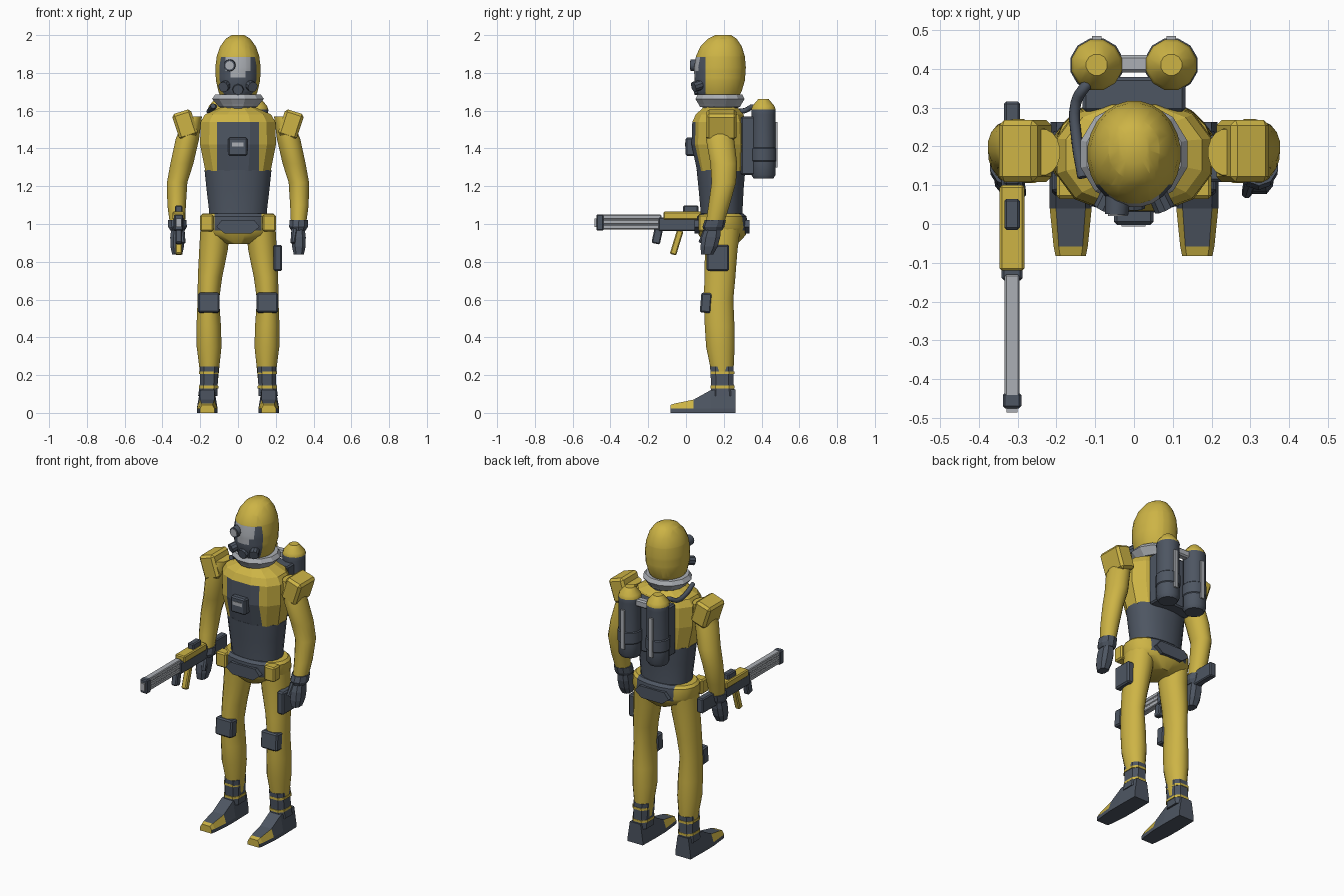
import bpy, bmesh, math
from mathutils import Vector, Matrix, Euler

cube = bpy.data.objects.get("Cube")
if cube:
    bpy.data.objects.remove(cube, do_unlink=True)


def material(name, rgb):
    m = bpy.data.materials.new(name)
    m.use_nodes = True
    m.diffuse_color = (*rgb, 1)
    m.node_tree.nodes["Principled BSDF"].inputs["Base Color"].default_value = (*rgb, 1)
    return m


MATS = [material("suit yellow", (0.61, 0.455, 0.06)),
        material("slate rubber", (0.075, 0.092, 0.122)),
        material("light metal", (0.41, 0.43, 0.46))]
YELLOW, DARK, METAL = range(3)


def finish(name, bm, mat, rule=None, smooth=0):
    """Turn a bmesh into an object; rule picks a material from a face centre."""
    bmesh.ops.recalc_face_normals(bm, faces=bm.faces)
    if rule:
        for f in bm.faces:
            f.material_index = rule(f.calc_center_median())
    me = bpy.data.meshes.new(name)
    bm.to_mesh(me)
    bm.free()
    for m in (MATS if rule else [MATS[mat]]):
        me.materials.append(m)
    ob = bpy.data.objects.new(name, me)
    bpy.context.collection.objects.link(ob)
    if smooth:
        bpy.ops.object.select_all(action='DESELECT')
        ob.select_set(True)
        bpy.context.view_layer.objects.active = ob
        bpy.ops.object.shade_smooth_by_angle(angle=math.radians(smooth))
    return ob


def skin(bm, loops):
    """Bridge equal rings of points and cap both ends."""
    rings = [[bm.verts.new(p) for p in loop] for loop in loops]
    n = len(rings[0])
    for a, b in zip(rings, rings[1:]):
        for i in range(n):
            j = (i + 1) % n
            bm.faces.new((a[i], a[j], b[j], b[i]))
    bm.faces.new(rings[0])
    bm.faces.new(rings[-1])


def loft(name, rings, mat, n=16, s=1, power=2, rule=None, cuts=(), smooth=40):
    """Stack of rounded rings (z, cx, cy, rx, ry); cuts are (axis, value) planes."""
    bm = bmesh.new()
    e = 2 / power

    def point(r, i):
        a = math.tau * (i + 0.5) / n
        c, d = math.cos(a), math.sin(a)
        return (s * (r[1] + r[3] * math.copysign(abs(c) ** e, c)),
                r[2] + r[4] * math.copysign(abs(d) ** e, d), r[0])
    skin(bm, [[point(r, i) for i in range(n)] for r in rings])
    for axis, value in cuts:
        v = Vector((0, 0, 0))
        v[axis] = 1
        bmesh.ops.bisect_plane(bm, geom=bm.verts[:] + bm.edges[:] + bm.faces[:],
                               plane_co=v * value, plane_no=v)
    return finish(name, bm, mat, rule, smooth)


def box(name, lo, hi, mat, rot=(0, 0, 0), bevel=0.008):
    lo, hi = Vector(lo), Vector(hi)
    bm = bmesh.new()
    bmesh.ops.create_cube(bm, size=1)
    bmesh.ops.scale(bm, vec=hi - lo, verts=bm.verts)
    if bevel:
        bmesh.ops.bevel(bm, geom=bm.edges[:], offset=bevel, segments=1, affect='EDGES')
    place = Matrix.Translation((lo + hi) / 2) @ Euler([math.radians(a) for a in rot]).to_matrix().to_4x4()
    bmesh.ops.transform(bm, matrix=place, verts=bm.verts)
    return finish(name, bm, mat)


def rod(name, a, b, r1, r2, mat, n=12):
    a, b = Vector(a), Vector(b)
    bm = bmesh.new()
    bmesh.ops.create_cone(bm, cap_ends=True, segments=n, radius1=r1, radius2=r2, depth=(b - a).length)
    turn = (b - a).to_track_quat('Z', 'Y').to_matrix().to_4x4()
    bmesh.ops.transform(bm, matrix=Matrix.Translation((a + b) / 2) @ turn, verts=bm.verts)
    return finish(name, bm, mat, smooth=35)


# Hood with face mask and visor cut into it
def hood_rule(c):
    if c.y > 0.102 or c.z > 1.885:
        return YELLOW
    wide = 0.065 if c.z > 1.81 else 0.04
    return METAL if c.z > 1.775 and abs(c.x) < wide else DARK


loft("hood", [(1.66, 0, .175, .085, .095), (1.70, 0, .175, .104, .12), (1.76, 0, .178, .118, .135),
              (1.83, 0, .18, .121, .138), (1.89, 0, .182, .113, .13), (1.94, 0, .186, .095, .11),
              (1.98, 0, .192, .066, .078), (2.0, 0, .197, .034, .042)], YELLOW, n=24, rule=hood_rule,
     cuts=[(1, .102), (2, 1.885), (2, 1.81), (2, 1.775), (0, .065), (0, -.065), (0, .04), (0, -.04)])
rod("goggle_rim", (-.042, .07, 1.84), (-.045, .024, 1.84), .033, .03, DARK)
rod("goggle_lens", (-.045, .03, 1.84), (-.045, .02, 1.84), .022, .022, METAL)
for s, side in ((1, "left"), (-1, "right")):
    rod(side + "_mask_filter", (s * .055, .09, 1.74), (s * .078, .04, 1.725), .026, .028, DARK, 10)
rod("mask_mouthpiece", (0, .09, 1.72), (0, .04, 1.71), .035, .028, DARK, 8)

# Neck, collar and torso
loft("neck", [(1.56, 0, .185, .105, .1), (1.68, 0, .18, .09, .095)], DARK)
loft("collar", [(1.62, 0, .18, .105, .11), (1.635, 0, .18, .118, .118), (1.662, 0, .18, .142, .135),
                (1.685, 0, .18, .125, .122), (1.685, 0, .18, .09, .1)], METAL, n=12, smooth=0)
loft("chest", [(1.28, 0, .185, .178, .13), (1.42, 0, .175, .207, .15), (1.54, 0, .175, .204, .146),
               (1.58, 0, .178, .18, .13), (1.62, 0, .183, .09, .09)], YELLOW, n=12, power=2.3, smooth=0,
     cuts=[(0, .11), (0, -.11), (2, 1.539)],
     rule=lambda c: DARK if c.y < .12 and abs(c.x) < .11 and c.z < 1.539 else YELLOW)
loft("abdomen", [(1.0, 0, .19, .155, .112), (1.08, 0, .188, .156, .113), (1.18, 0, .186, .168, .12),
                 (1.285, 0, .185, .179, .13)], DARK, n=20, power=2.2)
box("chest_unit", (-.052, -.002, 1.36), (.05, .06, 1.458), DARK)
box("chest_unit_label", (-.032, -.006, 1.41), (.03, .003, 1.432), METAL, bevel=0)

# Hips and belt
loft("hips", [(1.055, 0, .19, .19, .115), (1.04, 0, .19, .204, .132), (.98, 0, .192, .204, .138),
              (.94, 0, .192, .18, .125), (.895, 0, .188, .07, .085)], YELLOW, n=20, power=2.2,
     cuts=[(0, .125), (0, -.125), (2, .965)],
     rule=lambda c: DARK if abs(c.x) < .125 and c.z > .965 else YELLOW)
bm = bmesh.new()
skin(bm, [[(-.115, y, .985), (-.07, y, .95), (.07, y, .95), (.115, y, .985), (.085, y, 1.022), (-.085, y, 1.022)]
          for y in (.045, .335)])
finish("belt_plates", bm, DARK)

for s, side in ((1, "left"), (-1, "right")):
    box(side + "_hip_pouch", (s * .165 - .035, .065, .96), (s * .165 + .035, .13, 1.05), YELLOW)

    # Legs
    loft(side + "_leg", [(.98, .12, .19, .08, .1), (.86, .13, .186, .077, .088), (.72, .148, .18, .066, .083),
                         (.6, .157, .172, .058, .08), (.46, .155, .178, .066, .08), (.35, .153, .182, .067, .077),
                         (.25, .152, .19, .055, .064), (.15, .152, .192, .045, .055)], YELLOW, s=s)
    box(side + "_knee_pad", (s * .155 - .056, .077, .53), (s * .155 + .056, .135, .635), DARK, rot=(-5, 0, 0))

    # Boots
    loft(side + "_boot_shaft", [(.09, .16, .195, .054, .068), (.15, .155, .193, .05, .063),
                                (.245, .152, .19, .052, .066)], DARK, n=8, s=s, power=3, smooth=0)
    for k, z in enumerate((.13, .205)):
        loft(f"{side}_boot_strap_{k + 1}", [(z, .155, .192, .054, .067), (z + .014, .155, .192, .053, .067)],
             YELLOW, n=8, s=s, power=3, smooth=0)
    bm = bmesh.new()
    cx = s * .163
    skin(bm, [[(cx - w, y, 0), (cx + w, y, 0), (cx + w, y, .022), (cx + .7 * w, y, top),
               (cx - .7 * w, y, top), (cx - w, y, .022)]
              for y, w, top in ((.263, .052, .125), (.13, .055, .12), (.04, .054, .07),
                                (-.058, .044, .05), (-.082, .039, .042))])
    finish(side + "_boot_foot", bm, DARK, rule=lambda c: YELLOW if c.y < .035 and c.z > .02 and
           (abs(c.x - cx) > .02 or c.y < -.06) else DARK)

    # Arms and gloves
    loft(side + "_arm", [(1.57, .235, .185, .045, .06), (1.45, .268, .18, .063, .076), (1.32, .297, .2, .062, .072),
                         (1.22, .322, .2, .055, .066), (1.1, .325, .175, .05, .057), (.99, .32, .15, .04, .048)],
         YELLOW, s=s)
    pad = box(side + "_shoulder_pad", (s * .28 - .052, .108, 1.455), (s * .28 + .052, .268, 1.598), YELLOW,
              rot=(0, s * 18, 0), bevel=.014)
    loft(side + "_glove_cuff", [(.965, .32, .142, .04, .048), (.985, .32, .145, .052, .058),
                                (1.02, .322, .155, .051, .056)], DARK, n=10, s=s, smooth=0)
    loft(side + "_glove", [(.99, .32, .145, .033, .042), (.93, .321, .132, .04, .052), (.88, .322, .122, .038, .048),
                           (.838, .322, .112, .028, .034)], DARK, n=8, s=s, power=2.8, smooth=0)
    rod(side + "_glove_thumb", (s * .3, .11, .97), (s * .29, .078, .9), .018, .013, DARK, 8)

    # Air tanks
    loft(side + "_air_tank", [(z, .096, .41, r, r) for z, r in
         ((1.24, .054), (1.26, .066), (1.33, .066), (1.335, .07), (1.4, .07), (1.405, .065), (1.58, .065),
          (1.605, .067), (1.625, .06), (1.662, .028))], DARK, n=12, s=s, smooth=32,
         rule=lambda c: YELLOW if c.z > 1.606 else DARK)
    box(side + "_tank_strip", (s * .096 - .012, .465, 1.3), (s * .096 + .012, .484, 1.54), METAL, bevel=0)

box("thigh_case", (.188, .108, .752), (.234, .228, .89), DARK)

# Pack frame and breathing hose
box("pack_plate", (-.132, .29, 1.26), (.132, .378, 1.57), DARK)
box("tank_bridge", (-.06, .39, 1.56), (.06, .435, 1.605), METAL)
cu = bpy.data.curves.new("air_hose", 'CURVE')
cu.dimensions = '3D'
cu.bevel_depth = .014
cu.bevel_resolution = 2
cu.resolution_u = 4
cu.use_fill_caps = True
path = [(-.1, .38, 1.6), (-.125, .355, 1.62), (-.15, .31, 1.6), (-.148, .22, 1.6), (-.132, .12, 1.625)]
sp = cu.splines.new('BEZIER')
sp.bezier_points.add(len(path) - 1)
for p, co in zip(sp.bezier_points, path):
    p.co = co
    p.handle_left_type = p.handle_right_type = 'AUTO'
cu.materials.append(MATS[DARK])
bpy.context.collection.objects.link(bpy.data.objects.new("air_hose", cu))

# Rifle held along the right side
GX = -.314


def gun(name, w, y, z, mat, rot=0, bevel=.006):
    box("rifle_" + name, (GX - w, y[0], z[0]), (GX + w, y[1], z[1]), mat, rot=(rot, 0, 0), bevel=bevel)


gun("receiver", .027, (-.145, .12), (.962, 1.035), DARK)
gun("top_cover", .032, (-.12, .1), (1.022, 1.065), YELLOW)
gun("sight", .02, (-.015, .065), (1.055, 1.098), DARK)
gun("stock", .021, (.1, .315), (.95, 1.04), DARK)
gun("foregrip", .018, (-.175, -.13), (.895, .975), DARK, rot=-12)
gun("magazine", .017, (-.067, -.032), (.835, .97), YELLOW, rot=-17)
gun("muzzle", .024, (-.475, -.435), (.965, 1.05), DARK)
gun("muzzle_tip", .014, (-.485, -.46), (.985, 1.03), METAL, bevel=0)
for k, z in enumerate((.972, .999, 1.026)):
    gun(f"barrel_{k + 1}", .019, (-.445, -.13), (z, z + .023), METAL, bevel=.004)
gun("barrel_core", .015, (-.445, -.13), (.98, 1.04), METAL, bevel=0)
